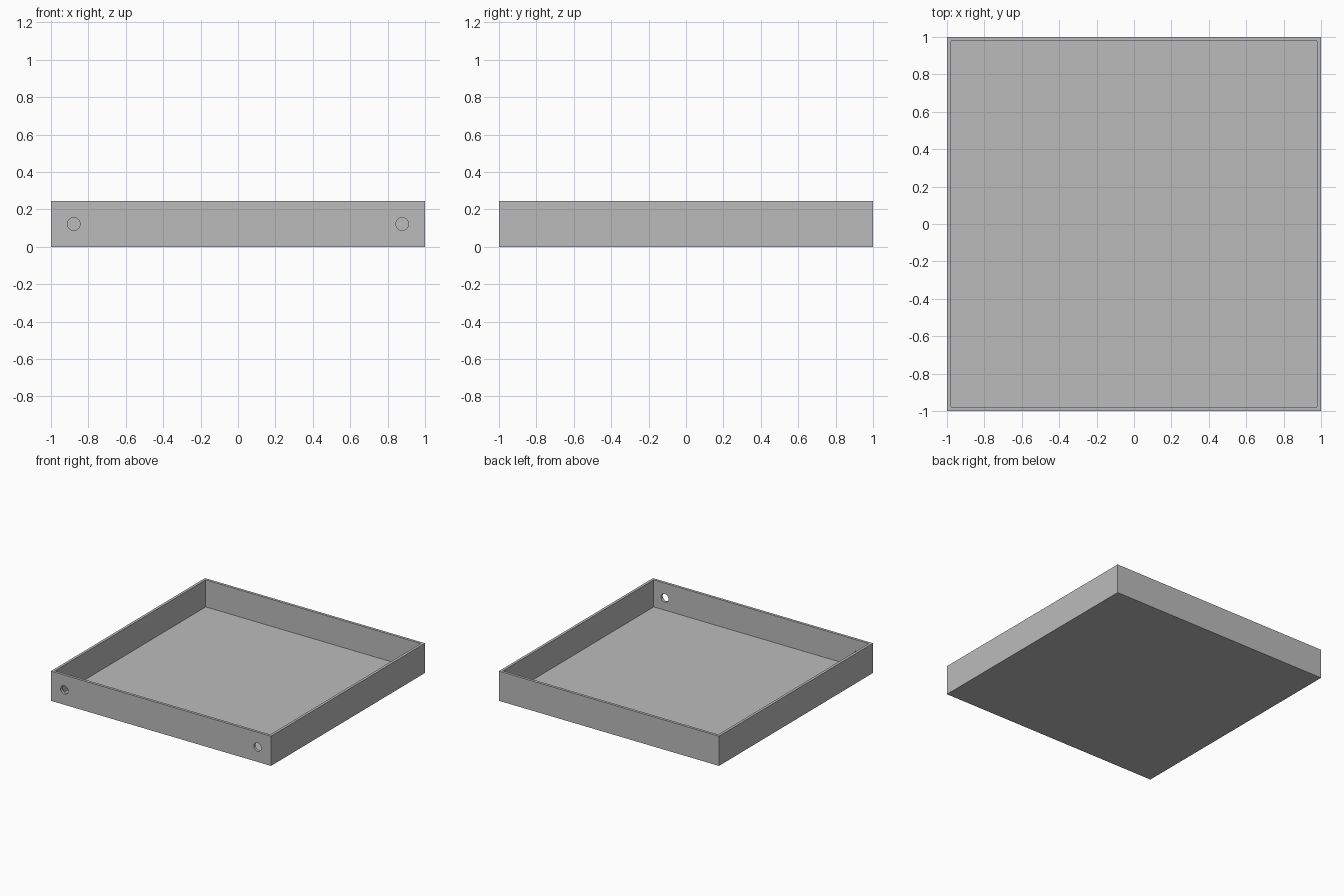
import bpy
import bmesh
from math import radians

cube = bpy.data.objects.get("Cube")
if cube:
    bpy.data.objects.remove(cube, do_unlink=True)

SIZE, HEIGHT, WALL = 2.0, 0.244, 0.022
HOLE_RADIUS, HOLE_X = 0.034, 0.878

grey = bpy.data.materials.new("plain grey")
colour = (0.5, 0.5, 0.5, 1)
grey.diffuse_color = colour
grey.use_nodes = True
grey.node_tree.nodes["Principled BSDF"].inputs["Base Color"].default_value = colour

# Open tray: a box whose top is inset for the rim and pushed down to the floor
bpy.ops.mesh.primitive_cube_add(size=1, location=(0, 0, HEIGHT / 2))
tray = bpy.context.object
tray.name = "tray"
tray.scale = (SIZE, SIZE, HEIGHT)
bpy.ops.object.transform_apply(location=True, rotation=False, scale=True)
tray.data.materials.append(grey)

bm = bmesh.new()
bm.from_mesh(tray.data)
top = max(bm.faces, key=lambda f: f.calc_center_median().z)
bmesh.ops.inset_region(bm, faces=[top], thickness=WALL, use_even_offset=True)
floor = bmesh.ops.extrude_discrete_faces(bm, faces=[top])["faces"][0]
bmesh.ops.translate(bm, verts=floor.verts, vec=(0, 0, WALL - HEIGHT))
bm.to_mesh(tray.data)
bm.free()

# Two round holes through the front wall
for side, name in ((-1, "right"), (1, "left")):
    bpy.ops.mesh.primitive_cylinder_add(
        vertices=48, radius=HOLE_RADIUS, depth=WALL * 4,
        location=(side * HOLE_X, -SIZE / 2, HEIGHT / 2),
        rotation=(radians(90), 0, 0))
    cutter = bpy.context.object
    cutter.name = name + "_hole_cutter"
    cutter.hide_render = True
    cutter.data.materials.append(grey)
    bpy.context.view_layer.objects.active = tray
    cut = tray.modifiers.new(name + "_hole", "BOOLEAN")
    cut.operation = "DIFFERENCE"
    cut.solver = "EXACT"
    cut.object = cutter
    bpy.ops.object.modifier_apply(modifier=cut.name)
    bpy.data.objects.remove(cutter, do_unlink=True)

# Smooth hole walls, crisp tray edges
bpy.ops.object.select_all(action="DESELECT")
tray.select_set(True)
bpy.context.view_layer.objects.active = tray
bpy.ops.object.shade_smooth_by_angle(angle=radians(30))
